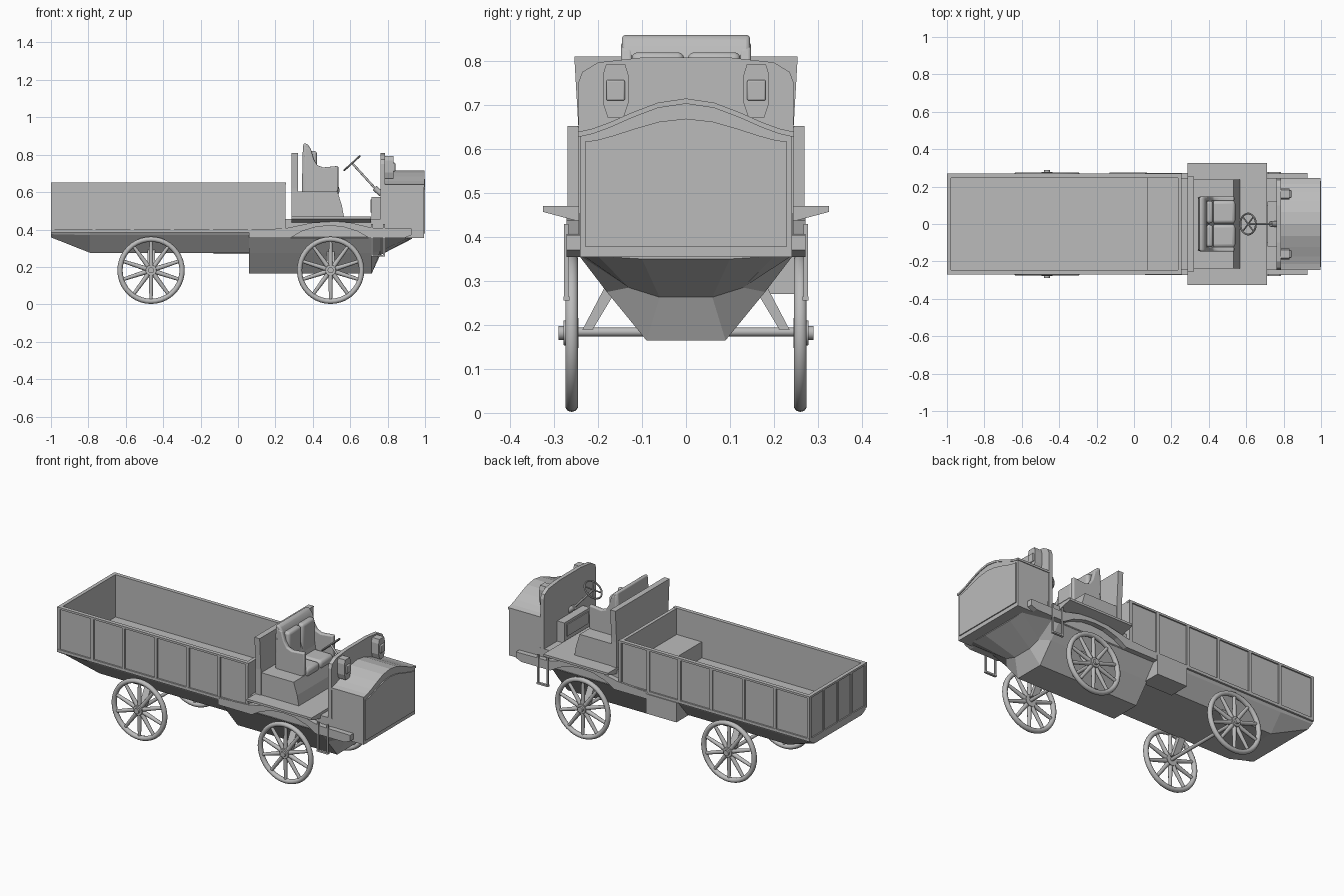
import bpy, bmesh, math
from mathutils import Vector, Matrix

if "Cube" in bpy.data.objects:
    bpy.data.objects.remove(bpy.data.objects["Cube"])

gray = bpy.data.materials.new("plain gray")
gray.diffuse_color = (0.5, 0.5, 0.5, 1)
gray.use_nodes = True
gray.node_tree.nodes["Principled BSDF"].inputs["Base Color"].default_value = gray.diffuse_color
smooth = []


def finish(name, bm, rounded=False, bevel=0.0):
    bmesh.ops.recalc_face_normals(bm, faces=bm.faces)
    me = bpy.data.meshes.new(name)
    bm.to_mesh(me)
    bm.free()
    me.materials.append(gray)
    ob = bpy.data.objects.new(name, me)
    bpy.context.collection.objects.link(ob)
    if bevel:
        mod = ob.modifiers.new("Bevel", 'BEVEL')
        mod.width, mod.segments = bevel, 3
    if rounded or bevel:
        smooth.append(ob)
    return ob


def loft(name, rings, **kw):
    """Skin a list of closed rings and cap both ends."""
    bm = bmesh.new()
    vs = [[bm.verts.new(p) for p in r] for r in rings]
    n = len(vs[0])
    for a, b in zip(vs, vs[1:]):
        for i in range(n):
            j = (i + 1) % n
            bm.faces.new((a[i], a[j], b[j], b[i]))
    bm.faces.new(vs[0])
    bm.faces.new(vs[-1])
    return finish(name, bm, **kw)


def prism_x(name, prof, x0, x1, **kw):
    return loft(name, [[(x, y, z) for y, z in prof] for x in (x0, x1)], **kw)


def prism_y(name, prof, y0, y1, **kw):
    return loft(name, [[(x, y, z) for x, z in prof] for y in (y0, y1)], **kw)


def box(name, x0, x1, y0, y1, z0, z1, **kw):
    return prism_x(name, [(y0, z0), (y1, z0), (y1, z1), (y0, z1)], x0, x1, **kw)


def add_rod(bm, a, b, r1, r2=None, seg=12):
    a, b = Vector(a), Vector(b)
    d = b - a
    m = Matrix.Translation((a + b) / 2) @ d.to_track_quat('Z', 'Y').to_matrix().to_4x4()
    bmesh.ops.create_cone(bm, cap_ends=True, segments=seg, radius1=r1,
                          radius2=r1 if r2 is None else r2, depth=d.length, matrix=m)


def rod(name, a, b, r, seg=12):
    bm = bmesh.new()
    add_rod(bm, a, b, r, seg=seg)
    return finish(name, bm, rounded=True)


def add_ring(bm, R, rr, ry, m=Matrix(), seg=40, sub=10):
    """Torus around local Y with an elliptical section."""
    g = []
    for i in range(seg):
        a = 2 * math.pi * i / seg
        row = []
        for j in range(sub):
            b = 2 * math.pi * j / sub
            r = R + rr * math.cos(b)
            row.append(bm.verts.new(m @ Vector((r * math.cos(a), ry * math.sin(b), r * math.sin(a)))))
        g.append(row)
    for i in range(seg):
        for j in range(sub):
            k, l = (i + 1) % seg, (j + 1) % sub
            bm.faces.new((g[i][j], g[k][j], g[k][l], g[i][l]))


def mirror_pts(half):
    return half + [(-y, z) for y, z in reversed(half) if y > 1e-6]


# cargo bed: floor, walls, rails, ribs
box("bed_floor", -0.99, 0.25, -0.255, 0.255, 0.38, 0.4)
box("bed_front_wall", 0.235, 0.255, -0.265, 0.265, 0.39, 0.65)
box("bed_tailgate", -0.993, -0.978, -0.255, 0.255, 0.385, 0.645)
box("bed_raised_step", 0.07, 0.237, -0.25, 0.25, 0.395, 0.495)
for s, side in ((-1, "right"), (1, "left")):
    def sbox(name, x0, x1, ya, yb, z0, z1, **kw):
        return box(f"{side}_{name}", x0, x1, min(s * ya, s * yb), max(s * ya, s * yb), z0, z1, **kw)
    sbox("bed_wall", -0.993, 0.25, 0.248, 0.261, 0.385, 0.645)
    sbox("bed_top_rail", -1, 0.257, 0.246, 0.269, 0.64, 0.652)
    sbox("bed_bottom_rail", -1, 0.257, 0.248, 0.27, 0.385, 0.402)
    for x in (-0.991, -0.77, -0.565, -0.352, -0.143, 0.062, 0.246):
        sbox("bed_rib", x - 0.009, x + 0.009, 0.25, 0.269, 0.39, 0.65)
box("tailgate_top_rail", -1, -0.978, -0.265, 0.265, 0.64, 0.652)
box("tailgate_bottom_rail", -1, -0.978, -0.265, 0.265, 0.385, 0.4)
for y in (-0.13, 0, 0.13):
    box("tailgate_rib", -1, -0.985, y - 0.008, y + 0.008, 0.39, 0.645)

# underbody below the bed, then the deeper engine hull
def hull(name, secs):
    loft(name, [[(x, y, z) for y, z in mirror_pts(list(h))] for x, *h in secs])

hull("bed_underbody", [
    (-1, (0.26, 0.388), (0.255, 0.375), (0.22, 0.358)),
    (-0.79, (0.26, 0.388), (0.25, 0.37), (0.17, 0.275)),
    (0.08, (0.26, 0.388), (0.25, 0.37), (0.17, 0.275))])
hull("engine_hull", [
    (0.06, (0.245, 0.36), (0.18, 0.275), (0.09, 0.165)),
    (0.715, (0.245, 0.36), (0.18, 0.275), (0.09, 0.165)),
    (0.76, (0.245, 0.36), (0.13, 0.285), (0.06, 0.263)),
    (0.93, (0.24, 0.362), (0.2, 0.356), (0.1, 0.35))])
box("tool_box", -0.13, 0.07, 0.15, 0.275, 0.27, 0.386)

# cab floor and chassis
box("cab_chassis", 0.06, 0.79, -0.242, 0.242, 0.355, 0.394)
box("cab_body", 0.25, 0.79, -0.242, 0.242, 0.39, 0.455)
prism_x("cab_floor", [(-0.325, 0.457), (-0.325, 0.47), (0.325, 0.47), (0.325, 0.457),
                      (0.25, 0.437), (-0.25, 0.437)], 0.285, 0.71)
arch = [(0.06, 0.355), (0.28, 0.355), (0.34, 0.39), (0.42, 0.415), (0.49, 0.42), (0.56, 0.415),
        (0.64, 0.39), (0.70, 0.355), (0.89, 0.355), (0.927, 0.37), (0.927, 0.405), (0.72, 0.408),
        (0.6, 0.437), (0.52, 0.443), (0.4, 0.437), (0.26, 0.408), (0.06, 0.395)]
for s, side in ((-1, "right"), (1, "left")):
    prism_y(f"{side}_wheel_arch", arch, s * 0.238, s * 0.272)
    # hanging entry step
    for x in (0.717, 0.781):
        box(f"{side}_step_post", x - 0.005, x + 0.005, s * 0.272 - 0.005, s * 0.272 + 0.005, 0.255, 0.43)
    box(f"{side}_step_tread", 0.712, 0.786, s * 0.272 - 0.007, s * 0.272 + 0.007, 0.255, 0.265)

# bonnet with arched roof and front plate
def arch_top(w, zs, zt, n=12):
    return [(w * math.cos(math.pi * i / n),
             zs + (zt - zs) * (0.5 + 0.5 * math.cos(math.pi * math.cos(math.pi * i / n))) ** 0.8)
            for i in range(n + 1)]

prism_x("bonnet", [(-0.241, 0.355), (0.241, 0.355)] + arch_top(0.241, 0.632, 0.705), 0.78, 0.994)
outer = arch_top(0.246, 0.64, 0.715)
inner = arch_top(0.246, 0.628, 0.703)
prism_x("bonnet_roof", outer + inner[::-1], 0.78, 0.998)
prism_x("bonnet_front_plate", [(-0.23, 0.378), (0.23, 0.378)] + arch_top(0.23, 0.617, 0.669), 0.99, 1.0)

# dashboard wall, lamps and control box
prism_x("dash_wall", mirror_pts([(0.245, 0.4), (0.245, 0.75), (0.236, 0.775), (0.2, 0.797), (0.1, 0.808)]),
        0.762, 0.785)
for y in (-0.16, 0.16):
    lamp = [(0.018, 0.672), (0.029, 0.705), (0.029, 0.768), (0.022, 0.792)]
    prism_x("lamp", [(y + a, z) for a, z in mirror_pts(lamp)], 0.78, 0.832)
    box("lamp_glass", 0.825, 0.841, y - 0.021, y + 0.021, 0.71, 0.757, bevel=0.004)
box("control_box", 0.715, 0.765, -0.12, 0.12, 0.45, 0.575)
box("control_box_panel", 0.709, 0.72, -0.1, 0.1, 0.49, 0.56)

# seat with back board, base, back, arms and cushions
prism_x("seat_back_board", [(-0.243, 0.465), (0.243, 0.465), (0.243, 0.62), (0.254, 0.81),
                            (-0.254, 0.81), (-0.243, 0.62)], 0.286, 0.32)
prism_y("seat_base", [(0.315, 0.465), (0.567, 0.465), (0.555, 0.53), (0.532, 0.602), (0.315, 0.602)],
        -0.238, 0.238)
prism_y("seat_back", [(0.342, 0.595), (0.345, 0.8), (0.35, 0.862), (0.372, 0.857), (0.39, 0.83),
                      (0.402, 0.74), (0.42, 0.67), (0.432, 0.595)], -0.146, 0.146, bevel=0.01)
for s, side in ((-1, "right"), (1, "left")):
    prism_y(f"{side}_seat_arm", [(0.352, 0.595), (0.355, 0.845), (0.39, 0.83), (0.405, 0.775), (0.425, 0.743),
                                 (0.455, 0.732), (0.536, 0.74), (0.536, 0.61), (0.525, 0.595)],
            s * 0.122, s * 0.148, bevel=0.007)
    box(f"{side}_seat_cushion", 0.41, 0.542, min(s * 0.002, s * 0.126), max(s * 0.002, s * 0.126),
        0.585, 0.635, bevel=0.018)
    box(f"{side}_back_cushion", 0.375, 0.422, min(s * 0.004, s * 0.124), max(s * 0.004, s * 0.124),
        0.63, 0.82, bevel=0.015)

# steering wheel and column
top, foot = Vector((0.61, 0, 0.755)), Vector((0.742, 0, 0.61))
rod("steering_column", top, foot, 0.006)
rod("steering_column_mount", foot - Vector((0.012, 0, -0.012)), foot + Vector((0.025, 0, -0.02)), 0.015)
bm = bmesh.new()
tilt = Matrix.Translation(top) @ (foot - top).to_track_quat('Y', 'Z').to_matrix().to_4x4()
add_ring(bm, 0.056, 0.005, 0.005, tilt, 32, 8)
for i in range(4):
    a = math.pi / 4 + i * math.pi / 2
    add_rod(bm, top, tilt @ Vector((0.056 * math.cos(a), 0, 0.056 * math.sin(a))), 0.004, seg=8)
finish("steering_wheel", bm, rounded=True)

# spoked wheels, axles and braces
for x, end in ((-0.465, "rear"), (0.495, "front")):
    for s, side in ((-1, "right"), (1, "left")):
        bm = bmesh.new()
        add_ring(bm, 0.166, 0.014, 0.015)
        for i in range(10):
            a = 2 * math.pi * (i + 0.5) / 10
            d = Vector((math.cos(a), 0, math.sin(a)))
            add_rod(bm, d * 0.02, d * 0.16, 0.013, 0.009, 10)
        add_rod(bm, (0, -s * 0.015, 0), (0, s * 0.018, 0), 0.034, 0.028, 20)
        add_rod(bm, (0, 0, 0), (0, s * 0.03, 0), 0.016, seg=14)
        wheel = finish(f"{end}_{side}_wheel", bm, rounded=True)
        wheel.location = (x, s * 0.26, 0.182)
        # flat slanted brace from axle to underbody
        prism_x(f"{end}_{side}_brace", [(s * 0.235, 0.19), (s * 0.212, 0.19), (s * 0.155, 0.285),
                                        (s * 0.18, 0.295)], x - 0.02, x + 0.02)
    rod(f"{end}_axle", (x, -0.275, 0.184), (x, 0.275, 0.184), 0.01)

# smooth shading with sharp edges kept
bpy.ops.object.select_all(action='DESELECT')
for ob in smooth:
    ob.select_set(True)
bpy.context.view_layer.objects.active = smooth[0]
bpy.ops.object.shade_smooth_by_angle(angle=math.radians(40))
